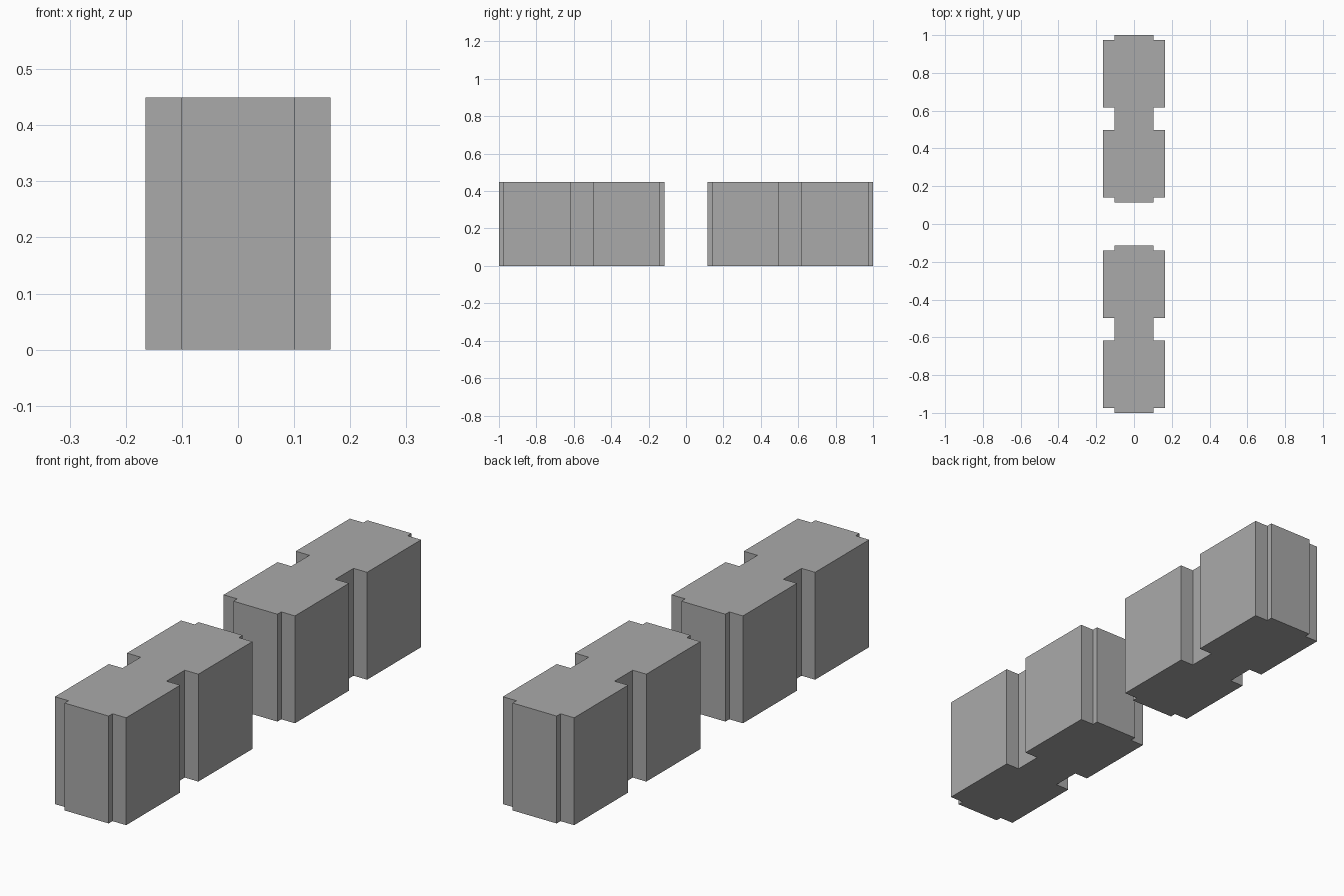
import bpy
import bmesh

default = bpy.data.objects.get("Cube")
if default:
    bpy.data.objects.remove(default, do_unlink=True)

# Flat grey for everything
grey = bpy.data.materials.new("plain grey")
grey.use_nodes = True
colour = (0.4, 0.4, 0.4, 1.0)
grey.diffuse_color = colour
grey.node_tree.nodes["Principled BSDF"].inputs["Base Color"].default_value = colour

HEIGHT = 0.449
WIDE, NARROW = 0.165, 0.102       # half widths of the body and of its tabs and waist
CENTRE = 0.5575                   # distance of each block from the middle
END, SHOULDER, WAIST = 0.4425, 0.417, 0.06


def make_block(name, y_centre):
    """Extrude a notched outline: end tabs, two wide bodies and a narrow waist."""
    side = [(NARROW, -END), (NARROW, -SHOULDER), (WIDE, -SHOULDER), (WIDE, -WAIST),
            (NARROW, -WAIST), (NARROW, WAIST), (WIDE, WAIST), (WIDE, SHOULDER),
            (NARROW, SHOULDER), (NARROW, END)]
    outline = side + [(-x, y) for x, y in reversed(side)]

    bm = bmesh.new()
    base = bm.faces.new([bm.verts.new((x, y, 0)) for x, y in outline])
    top = bmesh.ops.extrude_face_region(bm, geom=[base], use_keep_orig=True)
    top_verts = [g for g in top["geom"] if isinstance(g, bmesh.types.BMVert)]
    bmesh.ops.translate(bm, verts=top_verts, vec=(0, 0, HEIGHT))
    bmesh.ops.recalc_face_normals(bm, faces=bm.faces)

    mesh = bpy.data.meshes.new(name)
    bm.to_mesh(mesh)
    bm.free()
    mesh.materials.append(grey)
    block = bpy.data.objects.new(name, mesh)
    block.location.y = y_centre
    bpy.context.collection.objects.link(block)


# The two matching blocks, one behind the other
for name, sign in (("front_block", -1), ("rear_block", 1)):
    make_block(name, sign * CENTRE)
